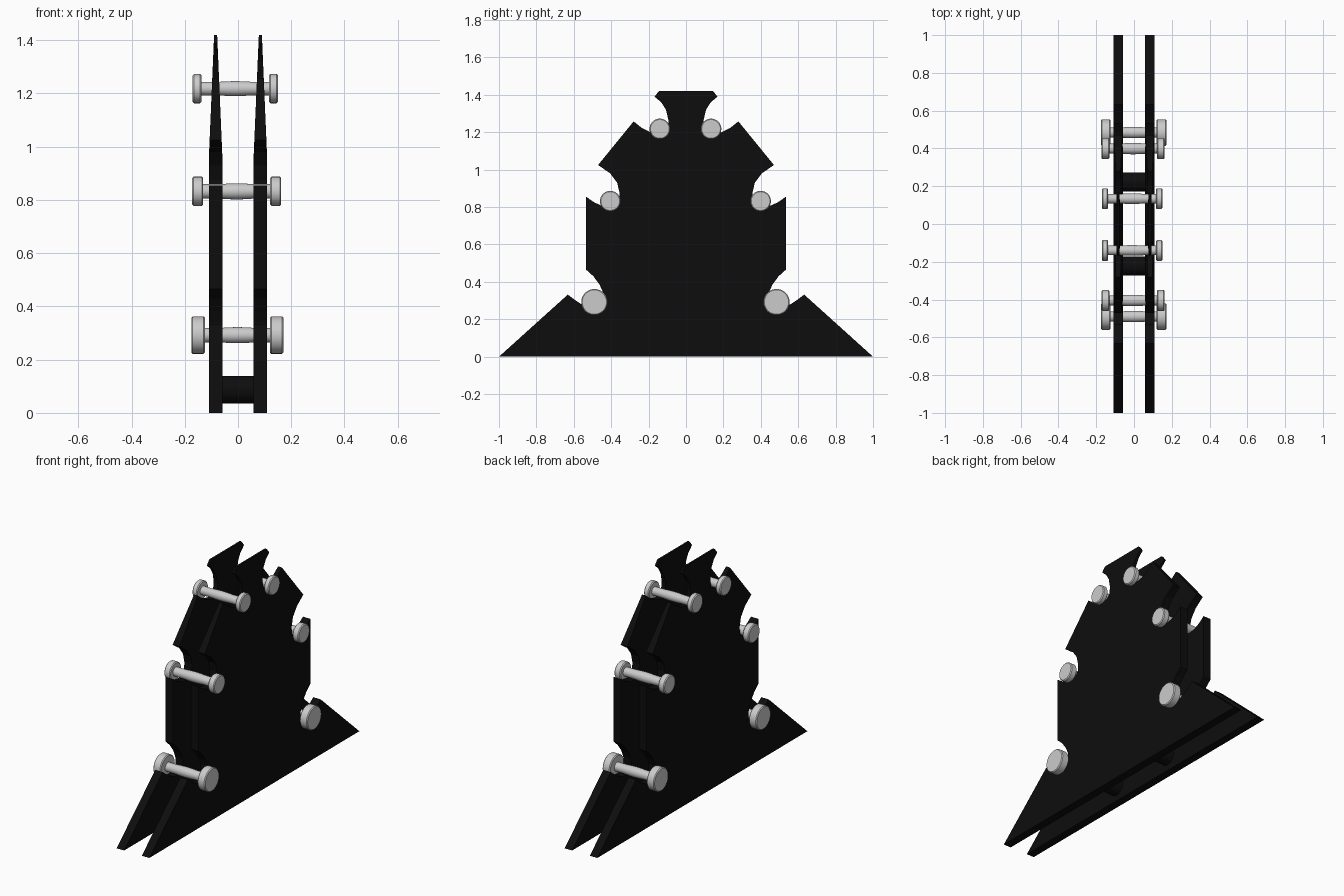
import bpy, bmesh, math
from mathutils import Matrix, Vector

if "Cube" in bpy.data.objects:
    bpy.data.objects.remove(bpy.data.objects["Cube"])


def material(name, value):
    m = bpy.data.materials.new(name)
    m.diffuse_color = (value, value, value, 1)
    m.use_nodes = True
    m.node_tree.nodes["Principled BSDF"].inputs["Base Color"].default_value = m.diffuse_color
    return m


BLACK = material("black steel", 0.004)
GREY = material("light grey metal", 0.6)


def finish(bm, name, mat, smooth=False):
    bmesh.ops.recalc_face_normals(bm, faces=bm.faces)
    me = bpy.data.meshes.new(name)
    bm.to_mesh(me)
    bm.free()
    me.materials.append(mat)
    ob = bpy.data.objects.new(name, me)
    bpy.context.collection.objects.link(ob)
    if smooth:
        bpy.context.view_layer.objects.active = ob
        ob.select_set(True)
        bpy.ops.object.shade_smooth_by_angle(angle=math.radians(35))
        ob.select_set(False)
    return ob


# Half outline of a side plate (y, z), foot to top, with three cradle notches
HALF = [(1.0, 0), (0.632, 0.332),
        (0.595, 0.304), (0.555, 0.278), (0.52, 0.262), (0.485, 0.26),
        (0.455, 0.27), (0.44, 0.295), (0.442, 0.34), (0.462, 0.385), (0.495, 0.43),
        (0.534, 0.465), (0.534, 0.855),
        (0.49, 0.825), (0.45, 0.807), (0.41, 0.8), (0.378, 0.808),
        (0.358, 0.835), (0.355, 0.875), (0.368, 0.93), (0.405, 0.98),
        (0.47, 1.025), (0.28, 1.258),
        (0.235, 1.222), (0.19, 1.2), (0.15, 1.19), (0.118, 1.193),
        (0.098, 1.215), (0.093, 1.26), (0.107, 1.32), (0.132, 1.36),
        (0.168, 1.39), (0.145, 1.42)]
OUTLINE = HALF + [(-y, z) for y, z in reversed(HALF)]
CENTRE, THICK, TAPER_Z, TOP_Z = 0.084, 0.025, 0.97, 1.42


def plate(name, side):
    bm = bmesh.new()
    face = bm.faces.new([bm.verts.new((-THICK, y, z)) for y, z in OUTLINE])
    ext = bmesh.ops.extrude_face_region(bm, geom=[face])["geom"]
    bmesh.ops.translate(bm, vec=(2 * THICK, 0, 0),
                        verts=[v for v in ext if isinstance(v, bmesh.types.BMVert)])
    # upper part thins towards the top
    bmesh.ops.bisect_plane(bm, geom=bm.verts[:] + bm.edges[:] + bm.faces[:],
                           plane_co=(0, 0, TAPER_Z), plane_no=(0, 0, 1))
    for v in bm.verts:
        t = max(0, (v.co.z - TAPER_Z) / (TOP_Z - TAPER_Z))
        v.co.x = v.co.x * (1 - 0.77 * t) + side * CENTRE
    finish(bm, name, BLACK)


plate("left_side_plate", -1)
plate("right_side_plate", 1)

# Two round spacers joining the plates near the floor
for label, y in (("front", -0.222), ("back", 0.222)):
    bm = bmesh.new()
    mat = Matrix.Translation(Vector((0, y, 0.087))) @ Matrix.Rotation(math.pi / 2, 4, 'Y')
    bmesh.ops.create_cone(bm, cap_ends=True, segments=32, radius1=0.051,
                          radius2=0.051, depth=0.125, matrix=mat)
    finish(bm, label + "_spacer", BLACK, True)


def dumbbell(name, x, y, z, half, head_w, head_r, grip_r):
    """Lathed around the x axis: two bevelled heads and a slightly swollen grip."""
    inner, b = half - head_w, 0.005
    right = [(0.0, grip_r), (0.03, grip_r * 0.98), (0.065, grip_r * 0.9), (inner, grip_r * 0.9),
             (inner, head_r - b), (inner + b, head_r), (half - b, head_r),
             (half, head_r - b), (half, 0)]
    profile = [(-px, r) for px, r in reversed(right[1:])] + right
    bm = bmesh.new()
    vs = [bm.verts.new((px, 0, r)) for px, r in profile]
    edges = [bm.edges.new(p) for p in zip(vs, vs[1:])]
    bmesh.ops.spin(bm, geom=vs + edges, cent=(0, 0, 0), axis=(1, 0, 0),
                   angle=2 * math.pi, steps=36)
    bmesh.ops.remove_doubles(bm, verts=bm.verts, dist=1e-5)
    bmesh.ops.translate(bm, verts=bm.verts, vec=(x, y, z))
    finish(bm, name, GREY, True)


# Three sizes per side: large at the bottom, small at the top
SIZES = [("large", -0.002, 0.487, 0.292, 0.173, 0.051, 0.070, 0.030),
         ("medium", -0.005, 0.402, 0.832, 0.167, 0.041, 0.055, 0.030),
         ("small", -0.010, 0.137, 1.218, 0.160, 0.033, 0.055, 0.028)]
for size, x, y, z, *dims in SIZES:
    for label, s in (("front", -1), ("back", 1)):
        dumbbell(f"{size}_{label}_dumbbell", x, s * y - 0.003, z, *dims)
